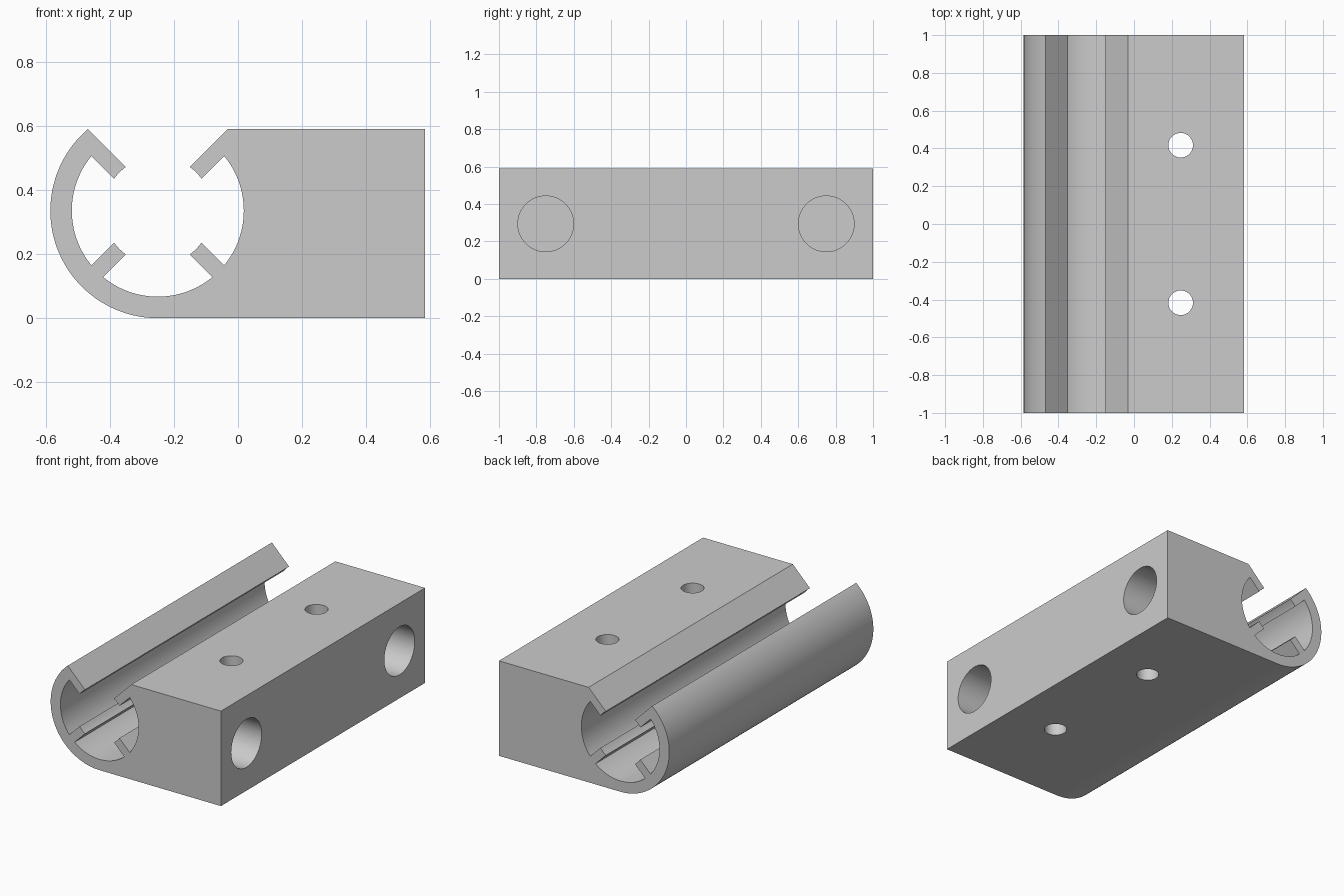
import bpy
import bmesh
from math import asin, cos, sin, pi, radians
from mathutils import Matrix, Vector

if "Cube" in bpy.data.objects:
    bpy.data.objects.remove(bpy.data.objects["Cube"])

CX, CZ = -0.25, 0.335              # channel centre
R_OUT, R_IN, R_FIN = 0.335, 0.268, 0.169
HALF_FIN = 0.026
TOP, RIGHT = 0.589, 0.583

gray = bpy.data.materials.new("plain gray")
gray.use_nodes = True
gray.diffuse_color = (0.6, 0.6, 0.6, 1)
gray.node_tree.nodes["Principled BSDF"].inputs["Base Color"].default_value = (0.6, 0.6, 0.6, 1)


def arc(radius, start, end, steps):
    """Points on a circle about the channel centre."""
    angles = [start + (end - start) * i / steps for i in range(steps + 1)]
    return [(CX + radius * cos(a), CZ + radius * sin(a)) for a in angles]


def half_angle(radius):
    return asin(HALF_FIN / radius)


def fin_tip(angle):
    """Inner end of a diagonal fin, walked clockwise."""
    h = half_angle(R_FIN)
    return arc(R_FIN, angle + h, angle - h, 4)


# Clamp section: outer shell, then the channel with its four fins
d45, d135 = radians(45), radians(135)
h_in, h_out = half_angle(R_IN), half_angle(R_OUT)
profile = arc(R_OUT, d135 - h_out, 1.5 * pi, 48)
profile += [(RIGHT, 0), (RIGHT, TOP), (CX + R_OUT * cos(d45 + h_out), TOP)]
profile += fin_tip(d45)
profile += arc(R_IN, d45 - h_in, -d45 + h_in, 32)
profile += fin_tip(-d45)
profile += arc(R_IN, -d45 - h_in, -d135 + h_in, 32)
profile += fin_tip(-d135)
profile += arc(R_IN, -d135 - h_in, d135 + h_in - 2 * pi, 32)
profile += fin_tip(d135)

bm = bmesh.new()
face = bm.faces.new([bm.verts.new((x, -1, z)) for x, z in profile])
extruded = bmesh.ops.extrude_face_region(bm, geom=[face])
moved = [v for v in extruded["geom"] if isinstance(v, bmesh.types.BMVert)]
bmesh.ops.translate(bm, vec=Vector((0, 2, 0)), verts=moved)
bmesh.ops.recalc_face_normals(bm, faces=bm.faces)
mesh = bpy.data.meshes.new("channel_clamp_block")
bm.to_mesh(mesh)
bm.free()
body = bpy.data.objects.new("channel_clamp_block", mesh)
bpy.context.collection.objects.link(body)
mesh.materials.append(gray)


def drill(name, radius, depth, location, rotation):
    """Cut a round hole with a temporary cylinder."""
    bpy.ops.mesh.primitive_cylinder_add(vertices=64, radius=radius, depth=depth,
                                        location=location, rotation=rotation)
    cutter = bpy.context.object
    cutter.name = name
    cutter.hide_render = True
    cutter.data.materials.append(gray)
    mod = body.modifiers.new(name, "BOOLEAN")
    mod.operation = "DIFFERENCE"
    mod.solver = "EXACT"
    mod.object = cutter
    bpy.context.view_layer.objects.active = body
    bpy.ops.object.modifier_apply(modifier=mod.name)
    bpy.data.objects.remove(cutter)


# Through screw holes and blind side sockets
for side in (-1, 1):
    drill("screw_hole", 0.065, 2, (0.247, side * 0.417, TOP / 2), (0, 0, 0))
    drill("side_socket", 0.149, 0.8, (RIGHT, side * 0.75, TOP / 2), (0, pi / 2, 0))

bpy.ops.object.select_all(action="DESELECT")
body.select_set(True)
bpy.context.view_layer.objects.active = body
bpy.ops.object.shade_smooth_by_angle(angle=radians(25))
